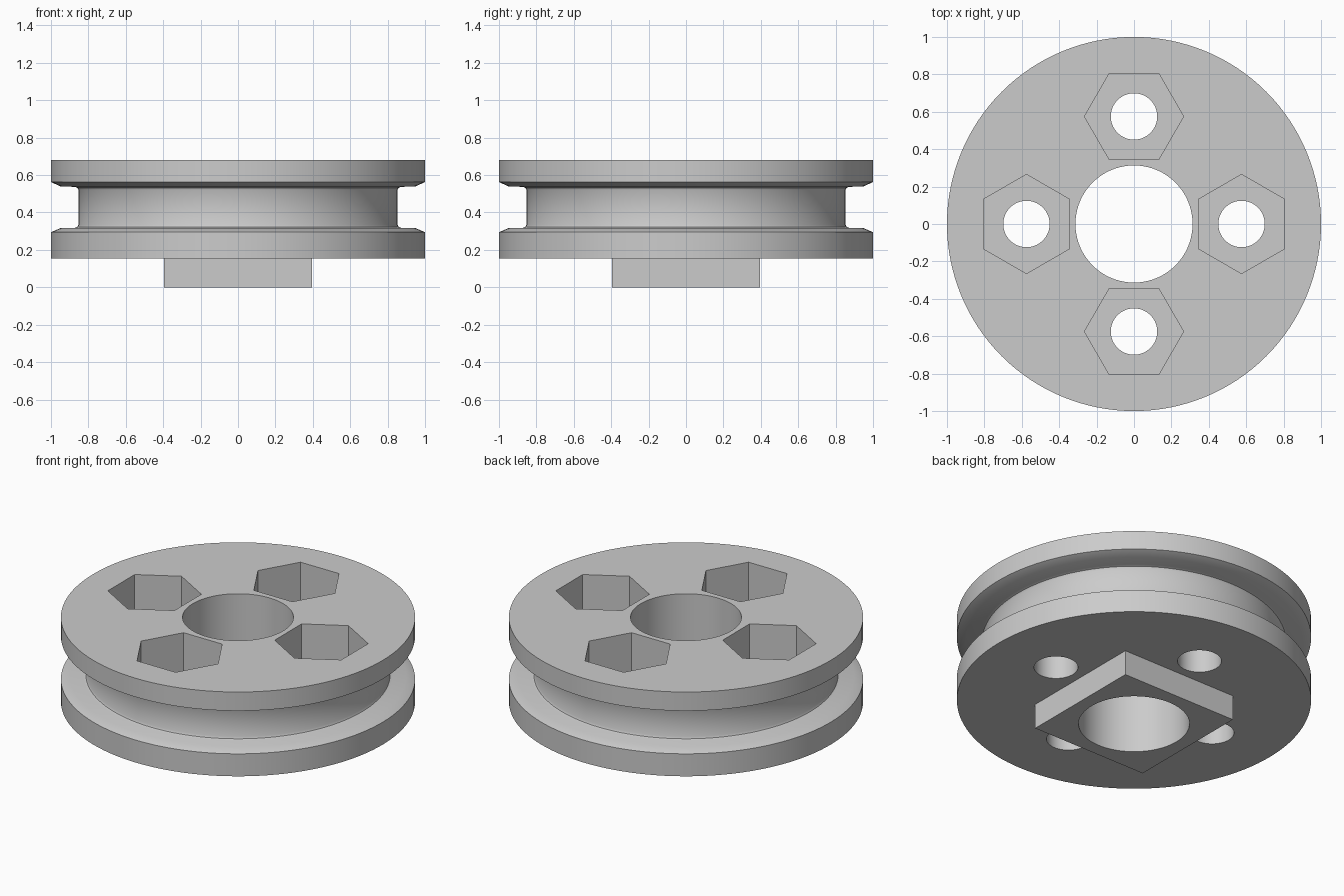
import bpy
import bmesh
from math import pi, tau, cos, sin, radians
from mathutils import Matrix, Vector

default_cube = bpy.data.objects.get("Cube")
if default_cube:
    bpy.data.objects.remove(default_cube, do_unlink=True)

# Single plain grey material
GREY = (0.6, 0.6, 0.6, 1.0)
grey = bpy.data.materials.new("plain grey")
grey.use_nodes = True
grey.diffuse_color = GREY
grey.node_tree.nodes["Principled BSDF"].inputs["Base Color"].default_value = GREY

SEGMENTS = 128
BASE, TOP = 0.155, 0.68      # underside and top of the wheel
BOLT_RADIUS = 0.575          # distance of bolt holes from the axis
POCKET_FLOOR = 0.36


def finish(bm, name):
    """Turn a bmesh into a named, coloured object."""
    bmesh.ops.recalc_face_normals(bm, faces=bm.faces)
    mesh = bpy.data.meshes.new(name)
    bm.to_mesh(mesh)
    bm.free()
    mesh.materials.append(grey)
    obj = bpy.data.objects.new(name, mesh)
    bpy.context.collection.objects.link(obj)
    return obj


def prism(name, sides, radius, z0, z1, x=0, y=0, turn=0):
    """Upright prism whose first corner points along the turn angle."""
    bm = bmesh.new()
    ring = [bm.verts.new((x + radius * cos(turn + tau * i / sides),
                          y + radius * sin(turn + tau * i / sides), z0))
            for i in range(sides)]
    face = bm.faces.new(ring)
    top = bmesh.ops.extrude_face_region(bm, geom=[face])["geom"]
    bmesh.ops.translate(bm, vec=(0, 0, z1 - z0),
                        verts=[v for v in top if isinstance(v, bmesh.types.BMVert)])
    return finish(bm, name)


def combine(target, tool, operation):
    """Apply a boolean and discard the tool object."""
    tool.hide_render = True
    mod = target.modifiers.new(operation.lower(), "BOOLEAN")
    mod.operation = operation
    mod.solver = "EXACT"
    mod.object = tool
    bpy.ops.object.select_all(action="DESELECT")
    bpy.context.view_layer.objects.active = target
    target.select_set(True)
    bpy.ops.object.modifier_apply(modifier=mod.name)
    bpy.data.objects.remove(tool, do_unlink=True)


# Grooved wheel: turned profile with chamfered flanges and filleted groove corners
profile = [(0, BASE), (1, BASE), (1, 0.295), (0.95, 0.316), (0.872, 0.318),
           (0.859, 0.323), (0.853, 0.335), (0.853, 0.52), (0.859, 0.532),
           (0.872, 0.537), (0.95, 0.54), (1, 0.563), (1, TOP), (0, TOP)]
bm = bmesh.new()
verts = [bm.verts.new((r, 0, z)) for r, z in profile]
edges = [bm.edges.new(pair) for pair in zip(verts, verts[1:])]
bmesh.ops.spin(bm, geom=verts + edges, cent=(0, 0, 0), axis=(0, 0, 1),
               angle=tau, steps=SEGMENTS, use_merge=True)
bmesh.ops.remove_doubles(bm, verts=bm.verts, dist=0.0005)
bmesh.ops.dissolve_limit(bm, angle_limit=radians(0.1), verts=bm.verts, edges=bm.edges)
wheel = finish(bm, "grooved_wheel")

# Square drive boss below the wheel
boss = prism("square_boss", 4, 0.396 * 2 ** 0.5, 0, BASE + 0.1, turn=pi / 4)
combine(wheel, boss, "UNION")

# Central bore
combine(wheel, prism("bore_cutter", SEGMENTS, 0.313, -0.2, 1), "DIFFERENCE")

# Four bolt holes with hexagonal nut pockets, flats facing the axis
for i in range(4):
    angle = i * pi / 2
    x, y = BOLT_RADIUS * cos(angle), BOLT_RADIUS * sin(angle)
    hole = prism("bolt_hole_cutter", 64, 0.124, -0.2, 1, x, y)
    combine(wheel, hole, "DIFFERENCE")
    pocket = prism("nut_pocket_cutter", 6, 0.265, POCKET_FLOOR, 1, x, y, angle + pi / 6)
    combine(wheel, pocket, "DIFFERENCE")

# Smooth round walls, crisp edges
bpy.ops.object.select_all(action="DESELECT")
wheel.select_set(True)
bpy.context.view_layer.objects.active = wheel
bpy.ops.object.shade_smooth_by_angle(angle=radians(30))
